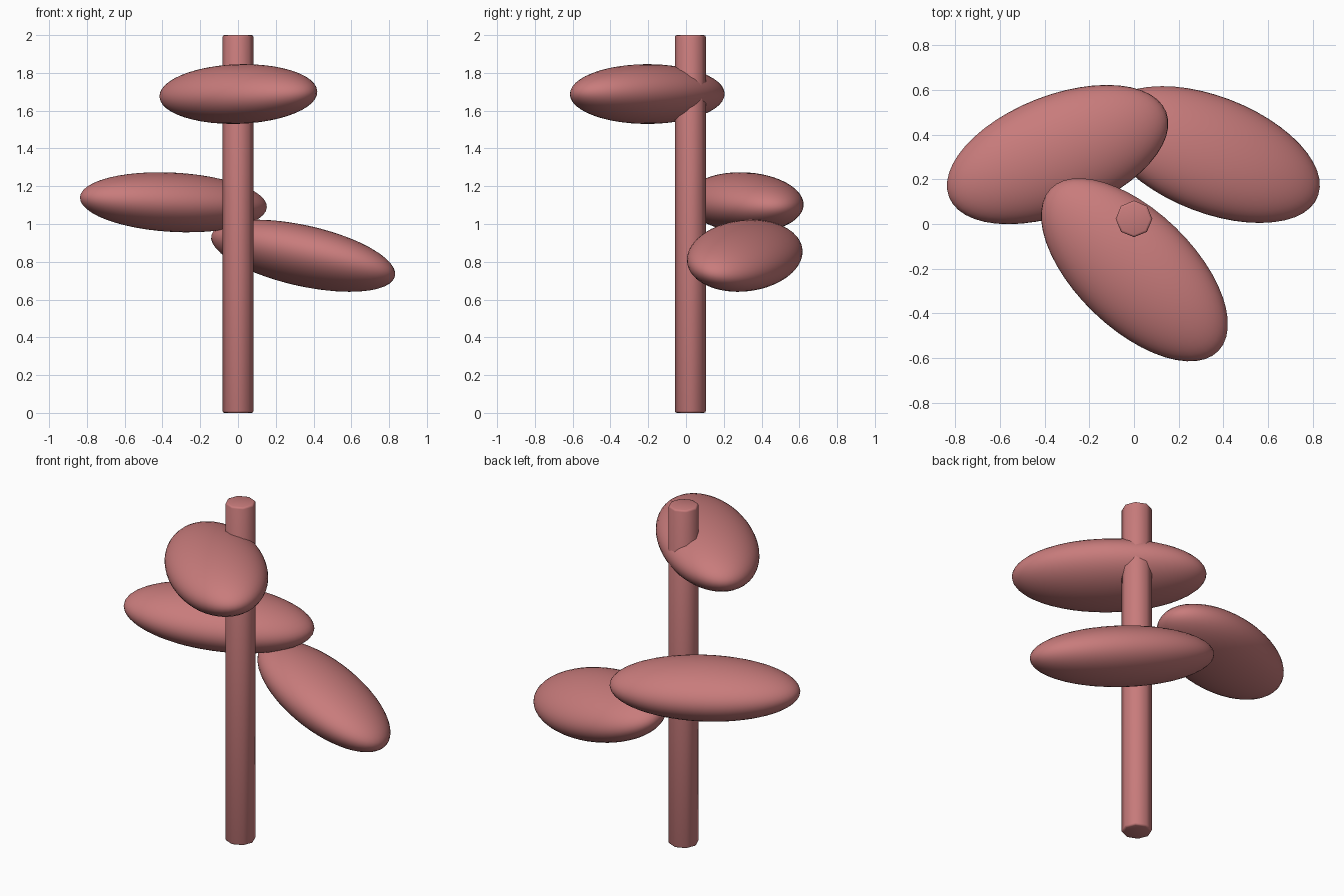
import bpy
from math import radians

if "Cube" in bpy.data.objects:
    bpy.data.objects.remove(bpy.data.objects["Cube"])

mat = bpy.data.materials.new("dusty_red")
mat.diffuse_color = (0.58, 0.2, 0.2, 1)
mat.use_nodes = True
mat.node_tree.nodes["Principled BSDF"].inputs["Base Color"].default_value = mat.diffuse_color


def finish(name):
    ob = bpy.context.object
    ob.name = name
    ob.data.materials.append(mat)
    return ob


# Stem: eight-sided post with softened rims
bpy.ops.mesh.primitive_cylinder_add(vertices=8, radius=0.082, depth=2, location=(0, 0.023, 1))
stem = finish("stem")
bpy.ops.object.shade_smooth()
bevel = stem.modifiers.new("rim", 'BEVEL')
bevel.width = 0.01
bevel.segments = 2
bevel.limit_method = 'ANGLE'
bevel.angle_limit = radians(60)

# Leaves: one flattened ellipsoid, placed with (roll, pitch, yaw)
leaves = {
    "upper_leaf": ((0.002, -0.205, 1.688), (4.5, -0.8, -44)),
    "middle_leaf": ((-0.342, 0.311, 1.115), (1, 2.9, 21.4)),
    "lower_leaf": ((0.345, 0.311, 0.832), (-14, 11.1, -20.9)),
}
for name, (loc, rot) in leaves.items():
    bpy.ops.mesh.primitive_uv_sphere_add(segments=48, ring_count=24, radius=1, location=loc,
                                         rotation=[radians(a) for a in rot])
    leaf = finish(name)
    leaf.scale = (0.523, 0.265, 0.157)
    bpy.ops.object.shade_smooth()
